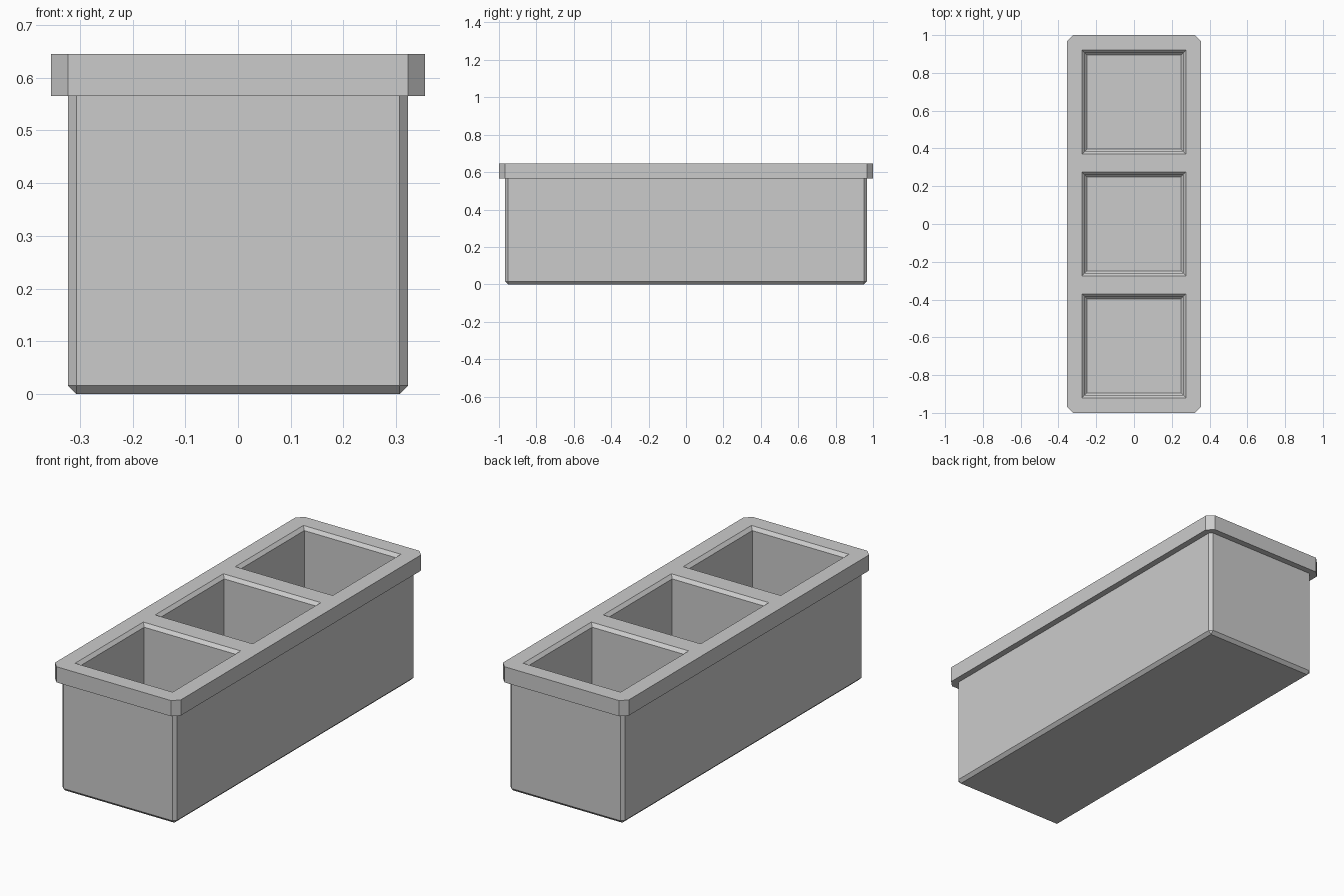
import bpy, bmesh

if "Cube" in bpy.data.objects:
    bpy.data.objects.remove(bpy.data.objects["Cube"])

W, L, H = 0.355, 1.0, 0.645      # half width, half length, height
RIM_Z, STEP, CH = 0.565, 0.032, 0.016


def finish(bm, name):
    bmesh.ops.recalc_face_normals(bm, faces=bm.faces)
    mesh = bpy.data.meshes.new(name)
    bm.to_mesh(mesh)
    bm.free()
    obj = bpy.data.objects.new(name, mesh)
    bpy.context.collection.objects.link(obj)
    return obj


def box(bm, hx, hy, z0, z1, y=0.0):
    verts = bmesh.ops.create_cube(bm, size=1)["verts"]
    for v in verts:
        v.co = (v.co.x * 2 * hx, v.co.y * 2 * hy + y, z1 if v.co.z > 0 else z0)
    return verts


def chamfer(bm, edges, width):
    bmesh.ops.bevel(bm, geom=edges, offset=width, offset_type='OFFSET',
                    segments=1, affect='EDGES', clamp_overlap=True)


def is_top(e, z):
    return all(abs(v.co.z - z) < 1e-5 for v in e.verts)


# Body: chamfered below and at the corners, reaching slightly into the rim
bm = bmesh.new()
box(bm, W - STEP, L - STEP, 0, RIM_Z + 0.02)
chamfer(bm, [e for e in bm.edges if not is_top(e, RIM_Z + 0.02)], CH)
planter = finish(bm, "planter_body")

# Rim: slab with chamfered vertical corners
bm = bmesh.new()
box(bm, W, L, RIM_Z, H)
chamfer(bm, [e for e in bm.edges if abs(e.verts[0].co.z - e.verts[1].co.z) > 0.01], STEP)
rim = finish(bm, "rim")


def pocket(y):
    """Square well lofted from half-width / height pairs."""
    bm = bmesh.new()
    rings = []
    for h, z in [(0.249, 0.065), (0.259, 0.075), (0.259, H - CH), (0.275, H), (0.275, H + 0.1)]:
        rings.append([bm.verts.new((sx * h, y + sy * h, z))
                      for sx, sy in ((-1, -1), (1, -1), (1, 1), (-1, 1))])
    for a, b in zip(rings, rings[1:]):
        for i in range(4):
            j = (i + 1) % 4
            bm.faces.new((a[i], a[j], b[j], b[i]))
    bm.faces.new(rings[0])
    bm.faces.new(rings[-1])
    return finish(bm, "pocket_cutter")


# Merge the rim and cut three pockets
wells = [pocket(y) for y in (-0.645, 0, 0.645)]
steps = [(rim, 'UNION')] + [(w, 'DIFFERENCE') for w in wells]
for helper, op in steps:
    mod = planter.modifiers.new(op.lower(), 'BOOLEAN')
    mod.object, mod.operation, mod.solver = helper, op, 'EXACT'
    helper.hide_render = True

bpy.context.view_layer.update()
result = bpy.data.meshes.new_from_object(
    planter.evaluated_get(bpy.context.evaluated_depsgraph_get()))
planter.modifiers.clear()
planter.data = result
for helper, _ in steps:
    bpy.data.objects.remove(helper)
